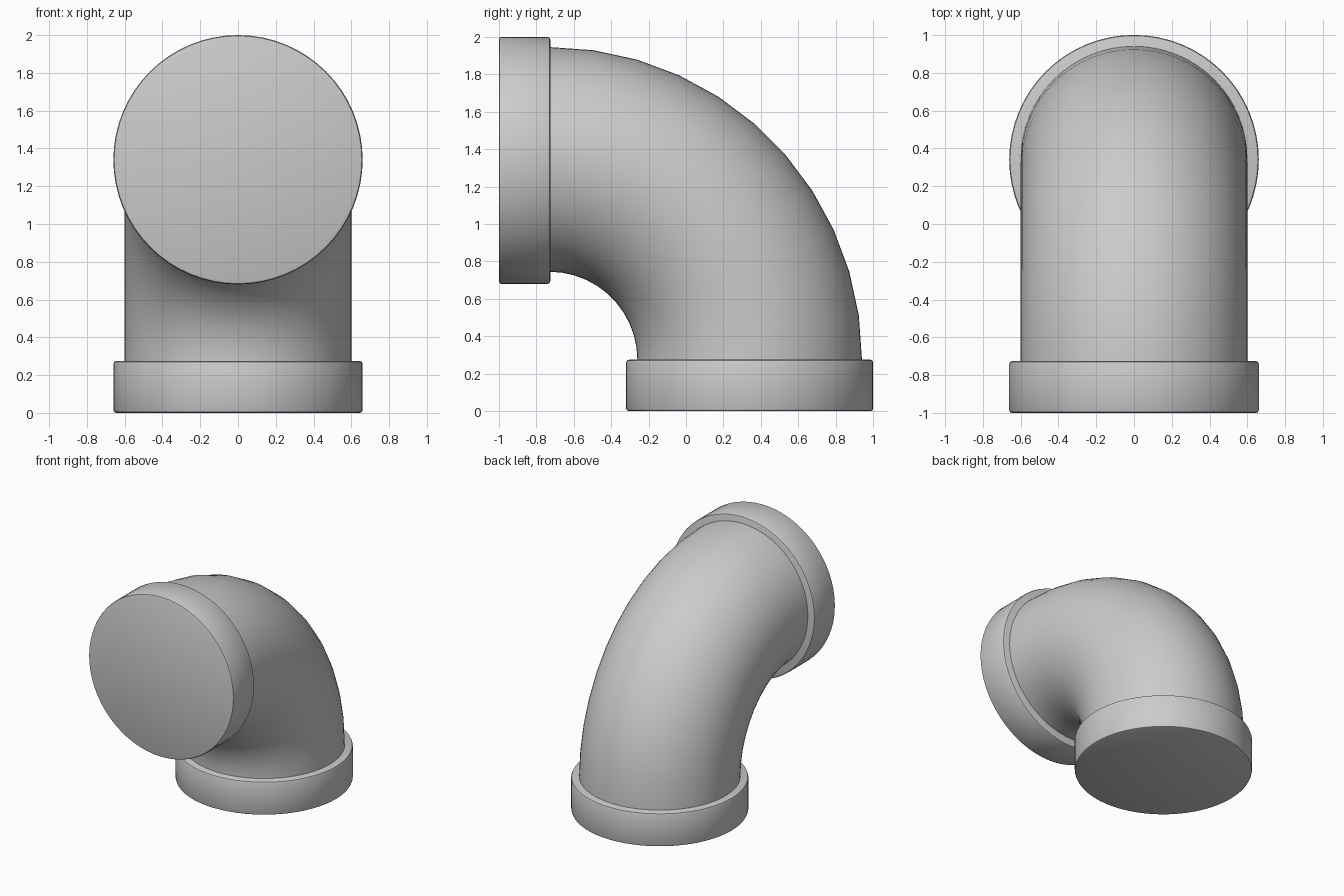
import bpy, bmesh, math
from mathutils import Matrix

if "Cube" in bpy.data.objects:
    bpy.data.objects.remove(bpy.data.objects["Cube"])

N = 64                      # sides around the pipe
PIPE_R, FLANGE_R, FLANGE_H = 0.6, 0.66, 0.275
BEND_Y, BEND_Z, BEND_R = -0.73, 0.275, 1.07


def finish(name, bm):
    bmesh.ops.recalc_face_normals(bm, faces=bm.faces)
    me = bpy.data.meshes.new(name)
    bm.to_mesh(me)
    bm.free()
    ob = bpy.data.objects.new(name, me)
    bpy.context.collection.objects.link(ob)
    bpy.ops.object.select_all(action='DESELECT')
    ob.select_set(True)
    bpy.context.view_layer.objects.active = ob
    bpy.ops.object.shade_smooth_by_angle(angle=math.radians(35))
    return ob


def collar(name, matrix):
    """Solid round end collar with softened rims."""
    bm = bmesh.new()
    bmesh.ops.create_cone(bm, cap_ends=True, segments=N, radius1=FLANGE_R,
                          radius2=FLANGE_R, depth=FLANGE_H, matrix=matrix)
    rims = [e for e in bm.edges if any(len(f.verts) > 4 for f in e.link_faces)]
    bmesh.ops.bevel(bm, geom=rims, offset=0.015, segments=2, profile=0.5,
                    affect='EDGES')
    return finish(name, bm)


# end collars: one on the floor, one facing the front
collar("bottom_collar", Matrix.Translation((0, 0.34, FLANGE_H / 2)))
collar("front_collar", Matrix.Translation((0, -1 + FLANGE_H / 2, 1.34))
       @ Matrix.Rotation(math.pi / 2, 4, 'X'))

# curved pipe: quarter bend with short straight ends tucked into the collars
STEPS = 11
TUCK = 0.1
stations = [(0, -TUCK, 0)]
stations += [(math.pi / 2 * i / STEPS, 0, 0) for i in range(STEPS + 1)]
stations += [(math.pi / 2, 0, -TUCK)]
bm = bmesh.new()
rings = []
for a, dz, dy in stations:
    ring = []
    for j in range(N):
        t = 2 * math.pi * j / N
        r = BEND_R + PIPE_R * math.cos(t)
        ring.append(bm.verts.new((PIPE_R * math.sin(t),
                                  BEND_Y + r * math.cos(a) + dy,
                                  BEND_Z + r * math.sin(a) + dz)))
    rings.append(ring)
for r0, r1 in zip(rings, rings[1:]):
    for j in range(N):
        k = (j + 1) % N
        bm.faces.new((r0[j], r0[k], r1[k], r1[j]))
bm.faces.new(rings[0])
bm.faces.new(rings[-1])
finish("elbow_pipe", bm)
